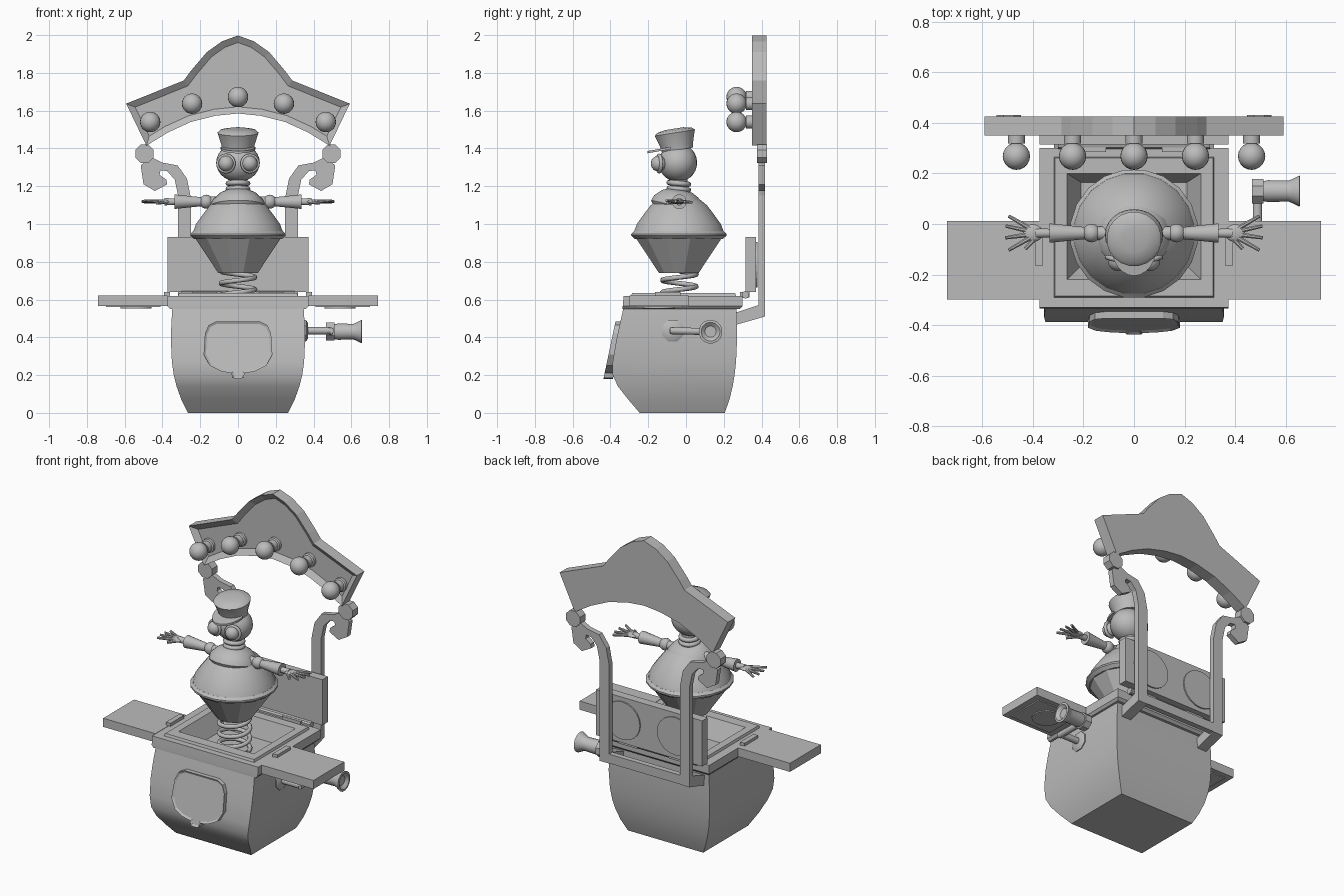
import bpy, bmesh, math
from mathutils import Vector, Euler

if "Cube" in bpy.data.objects:
    bpy.data.objects.remove(bpy.data.objects["Cube"])

grey = bpy.data.materials.new("plain_grey")
grey.use_nodes = True
tone = (0.5, 0.5, 0.5, 1)
grey.diffuse_color = tone
grey.node_tree.nodes["Principled BSDF"].inputs["Base Color"].default_value = tone


def finish(name, bm, loc=(0, 0, 0), rot=(0, 0, 0), smooth=0):
    bmesh.ops.recalc_face_normals(bm, faces=bm.faces)
    mesh = bpy.data.meshes.new(name)
    bm.to_mesh(mesh)
    bm.free()
    obj = bpy.data.objects.new(name, mesh)
    bpy.context.collection.objects.link(obj)
    obj.location, obj.rotation_euler = loc, rot
    mesh.materials.append(grey)
    if smooth:
        bpy.ops.object.select_all(action='DESELECT')
        obj.select_set(True)
        bpy.context.view_layer.objects.active = obj
        bpy.ops.object.shade_smooth_by_angle(angle=math.radians(smooth))
    return obj


def loft(bm, rings, cap_start=True, cap_end=True):
    rows = [[bm.verts.new(p) for p in ring] for ring in rings]
    n = len(rows[0])
    for a, b in zip(rows, rows[1:]):
        for i in range(n):
            bm.faces.new((a[i], a[(i + 1) % n], b[(i + 1) % n], b[i]))
    if cap_start:
        bm.faces.new(rows[0][::-1])
    if cap_end:
        bm.faces.new(rows[-1])


def lathe(name, profile, loc=(0, 0, 0), rot=(0, 0, 0), seg=16, smooth=35):
    bm = bmesh.new()
    turns = [2 * math.pi * (i + 0.5) / seg for i in range(seg)]
    loft(bm, [[(r * math.cos(t), r * math.sin(t), z) for t in turns] for r, z in profile])
    return finish(name, bm, loc, rot, smooth)


def rod(name, p0, p1, r0, r1, seg=12):
    d = Vector(p1) - Vector(p0)
    return lathe(name, [(r0, 0), (r1, d.length)], p0, d.to_track_quat('Z', 'Y').to_euler(), seg)


def ball(name, loc, r, scale=(1, 1, 1), seg=20):
    bm = bmesh.new()
    bmesh.ops.create_uvsphere(bm, u_segments=seg, v_segments=seg * 3 // 5, radius=r)
    bmesh.ops.scale(bm, vec=scale, verts=bm.verts)
    return finish(name, bm, loc, smooth=60)


def box(name, lo, hi):
    bm = bmesh.new()
    loft(bm, [[(lo[0], lo[1], z), (hi[0], lo[1], z), (hi[0], hi[1], z), (lo[0], hi[1], z)]
              for z in (lo[2], hi[2])])
    return finish(name, bm)


def prism(name, outline, y0, y1, lean=0, inset=0, depth=0):
    # outline in x, z; the front sits at y0; lean shears the front with height
    bm = bmesh.new()
    loft(bm, [[(x, y + lean * z, z) for x, z in outline] for y in (y0, y1)])
    if inset:
        bm.faces.ensure_lookup_table()
        bmesh.ops.recalc_face_normals(bm, faces=bm.faces)
        bmesh.ops.inset_region(bm, faces=[bm.faces[-2]], thickness=inset, depth=depth, use_even_offset=True)
    return finish(name, bm)


def rect_loft(name, rows, cap_start, cap_end):
    bm = bmesh.new()
    loft(bm, [[(-w, f, z), (w, f, z), (w, b, z), (-w, b, z)] for z, w, f, b in rows], cap_start, cap_end)
    return finish(name, bm, smooth=40)


def mirrored(half):
    return half + [(-x, z) for x, z in reversed(half) if x > 0]


def ring(name, loc, rot, radius, tube, seg=20):
    bpy.ops.mesh.primitive_torus_add(location=loc, rotation=rot, major_radius=radius, minor_radius=tube,
                                     major_segments=seg, minor_segments=8)
    obj = bpy.context.object
    obj.name = name
    obj.data.materials.append(grey)
    bpy.ops.object.shade_smooth_by_angle(angle=1)
    return obj


# Bulging box and its recessed rim
rect_loft("box_body", [(0, .265, -.245, .205), (.07, .3, -.305, .23), (.14, .325, -.36, .247),
                       (.2, .34, -.388, .257), (.27, .35, -.388, .265), (.38, .355, -.37, .27),
                       (.47, .353, -.35, .27), (.56, .347, -.33, .268)], True, False)
rect_loft("box_rim", [(.55, .34, -.325, .265), (.55, .36, -.335, .285), (.565, .373, -.335, .3),
                      (.62, .373, -.33, .3), (.62, .317, -.29, .265), (.635, .312, -.285, .26),
                      (.635, .265, -.22, .2), (.52, .21, -.165, .165)], False, True)

# Front plaque
prism("front_plaque", mirrored([(0, .18), (.03, .185), (.035, .21), (.09, .22), (.15, .25), (.182, .31),
                                (.175, .42), (.155, .465), (.115, .485)]), -.475, -.425, .21, .012, -.008)

# Opened lid flaps, hinges and underside trim
box("back_flap", (-.373, .315, .64), (.373, .37, .93))
for s in (-1, 1):
    xs = sorted((s * .373, s * .74))
    box("side_flap", (xs[0], -.298, .567), (xs[1], .012, .622))
    xs = sorted((s * .36, s * .392))
    box("side_hinge", (xs[0], -.165, .61), (xs[1], -.03, .64))
    box("back_hinge", (s * .175 - .065, .285, .61), (s * .175 + .065, .335, .64))
    xs = sorted((s * .41, s * .7))
    box("flap_panel", (xs[0], -.268, .56), (xs[1], -.018, .568))
    lathe("flap_disc", [(.085, 0), (.085, .008)], (s * .54, -.143, .553))
    arc = [(s * .185 + .125 * math.cos(t) * min(1, abs(1.35 * math.cos(t)) + .7), .785 + .12 * math.sin(t))
           for t in [math.pi * i / 10 for i in range(20)]]
    prism("back_flap_panel", arc, .368, .378)
rod("hinge_pin", (-.3, .315, .625), (.3, .315, .625), .02, .02, 10)

# Rear support frame with scrolled tops
scroll = [(.25, .515), (.25, 1.14), (.27, 1.24), (.32, 1.31), (.4, 1.325), (.46, 1.355), (.515, 1.31),
          (.5, 1.21), (.44, 1.175), (.375, 1.21), (.38, 1.235), (.415, 1.26), (.41, 1.285), (.375, 1.28),
          (.335, 1.235), (.317, 1.15), (.317, .515)]
for s in (-1, 1):
    prism("frame_post", [(s * x, z) for x, z in scroll], .383, .417)
    rod("frame_joint", (s * .495, .375, 1.372), (s * .495, .43, 1.372), .053, .053, 8)
    bm = bmesh.new()
    side = [(.26, .465), (.26, .53), (.383, .57), (.417, .57), (.417, .51)]
    loft(bm, [[(s * x, y, z) for y, z in side] for x in (.25, .317)])
    finish("frame_bracket", bm)
box("frame_crossbar", (-.317, .383, .512), (.317, .417, .57))

# Arched sign with recessed front and bulbs
sign = mirrored([(0, 1.585), (.12, 1.573), (.25, 1.54), (.37, 1.485), (.485, 1.415), (.592, 1.637),
                 (.287, 1.76), (.25, 1.81), (.165, 1.91), (.085, 1.967), (0, 1.998)])
prism("sign_board", sign, .35, .425, 0, .035, -.025)
for x, z in ((-.465, 1.54), (-.243, 1.637), (0, 1.672), (.243, 1.637), (.465, 1.54)):
    ball("bulb", (x, .268, z), .054)
    lathe("bulb_socket", [(.034, 0), (.034, .035), (.043, .04), (.043, .06)], (x, .318, z), (-math.pi / 2, 0, 0))

# Side crank
turn = (0, math.pi / 2, 0)
lathe("crank_collar", [(.062, 0), (.062, .015), (.045, .025)], (.345, -.07, .435), turn, 8)
rod("crank_axle", (.34, -.07, .435), (.49, -.07, .435), .02, .02)
rod("crank_arm", (.488, -.085, .435), (.488, .13, .43), .019, .019)
lathe("crank_nut", [(.052, 0), (.052, .045)], (.467, .13, .43), turn, 8)
lathe("crank_handle", [(.04, 0), (.044, .02), (.042, .1), (.048, .115), (.063, .145), (.05, .147), (.03, .13)],
      (.51, .13, .43), turn, 16)

# Spring under the figure
coil = bpy.data.curves.new("spring", 'CURVE')
coil.dimensions = '3D'
coil.bevel_depth = .013
coil.bevel_resolution = 2
path = coil.splines.new('POLY')
steps = 72
path.points.add(steps)
for i, p in enumerate(path.points):
    t = 2 * math.pi * 3.5 * i / steps
    p.co = (.09 * math.cos(t), -.035 + .09 * math.sin(t), .525 + .225 * i / steps, 1)
coil.materials.append(grey)
bpy.context.collection.objects.link(bpy.data.objects.new("spring", coil))

# Figure torso
mid = -.038
lathe("lower_skirt", [(.108, .74), (.235, .925)], (0, mid, 0), seg=12, smooth=0)
lathe("skirt_flange", [(.235, .92), (.255, .938), (.255, .948), (.24, .962)], (0, mid, 0), seg=20)
lathe("upper_skirt", [(.242, .955), (.225, 1.0), (.185, 1.055), (.15, 1.1), (.1, 1.14)], (0, mid, 0), seg=20)
lathe("shoulder_cape", [(.135, -.045), (.145, -.03), (.135, 0), (.1, .035), (.06, .055)],
      (0, mid, 1.125), (math.radians(-12), 0, 0), 20)
lathe("neck", [(.047, 1.15), (.047, 1.27)], (0, mid, 0))
for z in (1.185, 1.215):
    ring("neck_ring", (0, mid, z), (math.radians(-5), 0, 0), .052, .014)

# Head with goggle eyes
ball("head", (0, -.043, 1.325), .105, (1.1, .97, .97), 24)
for s in (-1, 1):
    ball("eye", (s * .062, -.145, 1.32), .042, seg=16)
    ring("eye_rim", (s * .064, -.142, 1.32), (math.pi / 2, 0, s * .25), .043, .01)

# Cap with visor
lathe("cap", [(.085, 0), (.088, .025), (.105, .08), (.109, .092), (.095, .105), (.05, .114)],
      (0, -.045, 1.392), (math.radians(9), 0, 0), 20, 40)
bm = bmesh.new()
arc = [math.pi * i / 12 for i in range(13)]
loft(bm, [[(.092 * math.cos(t), -.08 - .125 * math.sin(t), 1.408 - .022 * math.sin(t) + h) for t in arc]
          for h in (-.012, 0)])
finish("cap_visor", bm)

# Arms, sleeves and hands
for s in (-1, 1):
    ball("shoulder_joint", (s * .168, -.036, 1.118), .037, seg=16)
    rod("upper_arm", (s * .1, -.036, 1.118), (s * .17, -.036, 1.118), .028, .028)
    rod("sleeve", (s * .19, -.036, 1.118), (s * .335, -.036, 1.118), .024, .039, 16)
    rod("wrist", (s * .32, -.036, 1.118), (s * .39, -.036, 1.118), .017, .02)
    ball("palm", (s * .4, -.036, 1.118), .037, (1.1, .95, .35), 14)
    for k, deg in enumerate((-30, -8, 12, 30)):
        a = math.radians(deg)
        root = Vector((s * .405, -.036 + .03 * math.sin(a), 1.118))
        tip = root + Vector((s * math.cos(a), math.sin(a), .06 - .03 * k)) * .105
        rod("finger", root, tip, .011, .007, 8)
    rod("thumb", (s * .38, -.045, 1.118), (s * .43, -.098, 1.11), .012, .008, 8)
